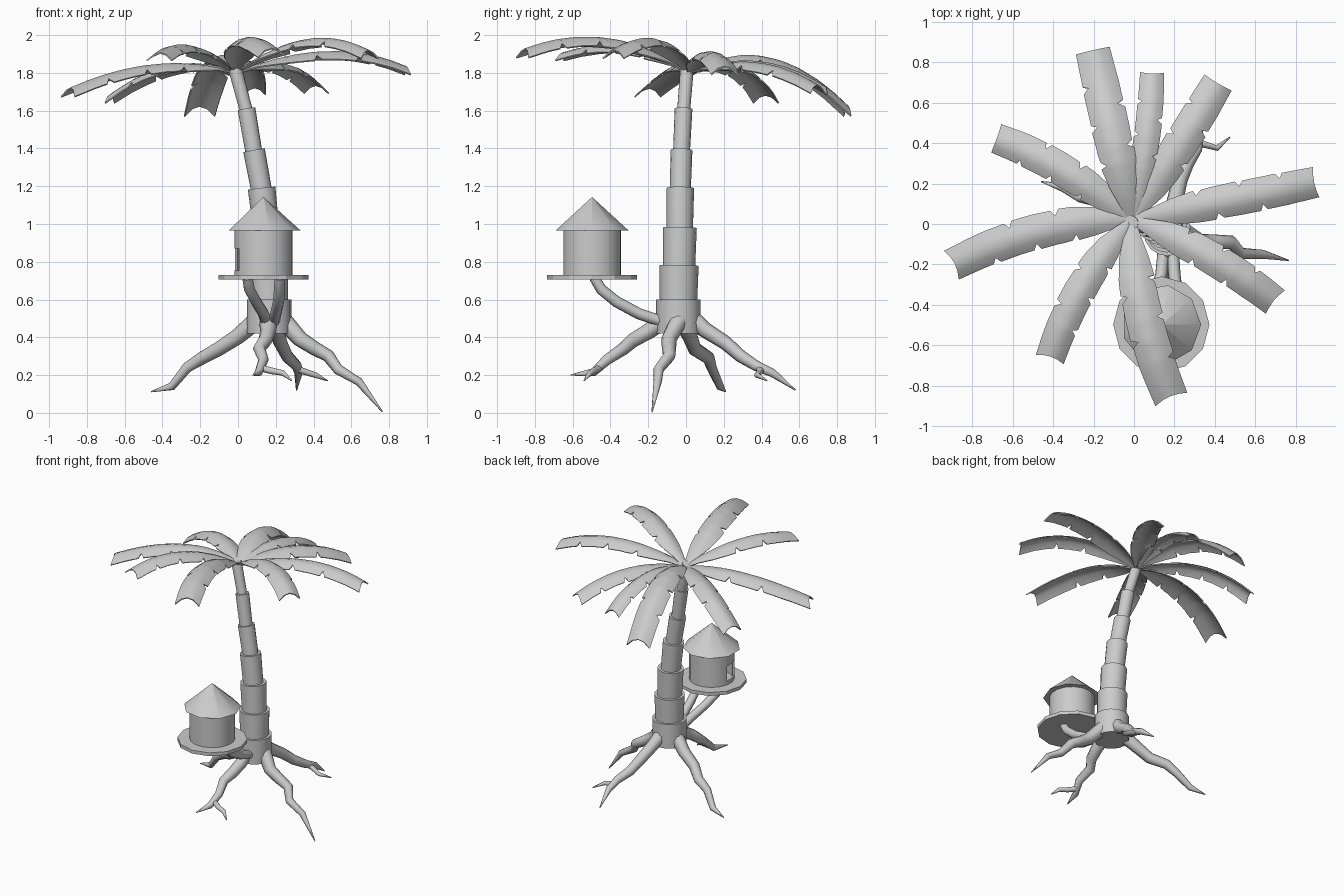
import bpy, bmesh, math
from mathutils import Vector as V

if "Cube" in bpy.data.objects:
    bpy.data.objects.remove(bpy.data.objects["Cube"])


def finish(name, bm, angle=35, thick=0.0):
    bmesh.ops.recalc_face_normals(bm, faces=bm.faces)
    me = bpy.data.meshes.new(name)
    bm.to_mesh(me)
    bm.free()
    ob = bpy.data.objects.new(name, me)
    bpy.context.collection.objects.link(ob)
    bpy.context.view_layer.objects.active = ob
    ob.select_set(True)
    if thick:
        m = ob.modifiers.new("thickness", "SOLIDIFY")
        m.thickness = thick
        m.offset = -1
        bpy.ops.object.modifier_apply(modifier=m.name)
    bpy.ops.object.shade_smooth_by_angle(angle=math.radians(angle))
    ob.select_set(False)
    return ob


def loft(name, pts, radii, sides=8, angle=35):
    """Tube with capped ends through points with a radius at each."""
    bm = bmesh.new()
    pts = [V(p) for p in pts]
    rings = []
    total = (pts[-1] - pts[0]).normalized()
    ref = V((1, 0, 0)) if abs(total.x) < 0.6 else V((0, 1, 0))
    for i, p in enumerate(pts):
        t = (pts[min(i + 1, len(pts) - 1)] - pts[max(i - 1, 0)]).normalized()
        u = (ref - t * ref.dot(t)).normalized()
        w = t.cross(u)
        rings.append([bm.verts.new(p + radii[i] * (u * math.cos(a) + w * math.sin(a)))
                      for a in (2 * math.pi * k / sides for k in range(sides))])
    for a, b in zip(rings, rings[1:]):
        for k in range(sides):
            j = (k + 1) % sides
            bm.faces.new((a[k], a[j], b[j], b[k]))
    bm.faces.new(rings[0])
    bm.faces.new(rings[-1])
    return finish(name, bm, angle)


# Trunk: stacked collars that lean and taper, each widest at its top
nodes = [(.165, -.04, .42, .118), (.165, -.04, .60, .118), (.162, -.037, .78, .104),
         (.150, -.033, .98, .090), (.125, -.030, 1.19, .073), (.085, -.024, 1.39, .058),
         (.045, -.013, 1.61, .047), (-.015, .005, 1.82, .036)]
for i, (a, b) in enumerate(zip(nodes, nodes[1:])):
    r0 = b[3] * (1 if i == 0 else .95)
    start = V(a[:3]) - V((0, 0, .015 if i else 0))
    loft(f"trunk_segment_{i + 1}", [start, b[:3]], [r0, b[3]], 16)

# Roots: crooked tapering tubes
roots = {
    "left_root": [(.11, -.03, .50), (.0, .02, .405), (-.10, .045, .34), (-.19, .12, .29),
                  (-.27, .135, .24), (-.35, .18, .14), (-.46, .21, .112)],
    "right_root": [(.23, -.03, .50), (.33, -.09, .39), (.40, -.09, .345), (.48, -.09, .30),
                   (.53, -.145, .23), (.64, -.15, .165), (.765, -.18, .005)],
    "back_root": [(.18, .03, .50), (.20, .10, .44), (.225, .21, .37), (.26, .29, .30),
                  (.31, .37, .25), (.32, .46, .21), (.31, .58, .12)],
    "front_root": [(.16, -.11, .50), (.16, -.20, .43), (.145, -.28, .385), (.112, -.33, .34),
                   (.135, -.42, .28), (.11, -.49, .215), (.08, -.61, .20)],
}
for name, pts in roots.items():
    loft(name, pts, [.05, .042, .038, .034, .028, .022, .003], 8, 60)
twigs = {
    "back_rootlet": [(.31, .38, .24), (.34, .395, .222), (.41, .375, .20), (.475, .43, .17)],
    "front_rootlet": [(.13, -.46, .235), (.18, -.49, .222), (.24, -.51, .21), (.285, -.54, .17)],
}
for name, pts in twigs.items():
    loft(name, pts, [.018, .018, .015, .003], 7, 60)

# Two bowed branches that carry the hut
for name, xs in (("left_branch", (.15, .135, .095, .06, .05)),
                 ("right_branch", (.19, .20, .215, .22, .22))):
    yz = ((-.10, .475), (-.25, .525), (-.37, .59), (-.45, .655), (-.485, .715))
    loft(name, [(x, y, z) for x, (y, z) in zip(xs, yz)], [.03, .03, .03, .029, .027], 8, 60)

# Hut: platform, walls with a doorway on the left, cone roof
HX, HY = .135, -.497
loft("hut_platform", [(HX, HY, .705), (HX, HY, .73)], [.238, .238], 12, 25)
loft("hut_roof", [(HX, HY, .965), (HX, HY, 1.142)], [.197, .001], 9, 40)
bm = bmesh.new()
N = 16
off = math.radians(10)
rings = [[bm.verts.new((HX + .155 * math.cos(off + 2 * math.pi * k / N),
                        HY + .155 * math.sin(off + 2 * math.pi * k / N), z))
          for k in range(N)] for z in (.728, .755, .87, .97)]
for level, (a, b) in enumerate(zip(rings, rings[1:])):
    for k in range(N):
        if level == 1 and k in (7, 8):
            continue
        j = (k + 1) % N
        bm.faces.new((a[k], a[j], b[j], b[k]))
finish("hut_wall", bm, 30, .012)

# Fronds: arched strips with notched edges; (t, left width, right width)
outline = [(0, .2, .2), (.1, .5, .5), (.2, .8, .8), (.31, .98, .95), (.325, .65, .97),
           (.35, .95, .98), (.40, 1, 1), (.42, 1, .65), (.445, 1, .98), (.54, 1.03, 1.02),
           (.555, .68, 1.02), (.58, 1, 1.02), (.65, 1, 1.03), (.665, 1, .66), (.69, 1, 1),
           (.77, 1, 1), (.785, .68, 1), (.81, .97, 1), (.88, .96, .97), (1, .93, .93)]
# middle point, tip point, half width
fronds = [((.48, .12, 1.915), (.915, .21, 1.825), .082),
          ((.37, -.16, 1.98), (.71, -.395, 1.91), .080),
          ((.04, -.42, 1.985), (.19, -.88, 1.92), .092),
          ((-.25, -.30, 1.945), (-.42, -.68, 1.90), .078),
          ((-.45, -.03, 1.845), (-.915, -.21, 1.71), .086),
          ((-.35, .265, 1.84), (-.70, .43, 1.67), .080),
          ((-.11, .45, 1.88), (-.21, .885, 1.60), .092),
          ((.06, .40, 1.86), (.09, .765, 1.71), .064),
          ((.22, .38, 1.855), (.425, .715, 1.725), .084)]
root = V((-.01, .02, 1.805))
for i, (mid, tip, half) in enumerate(fronds):
    mid, tip = V(mid), V(tip)

    def at(t):
        return (root * (2 * (t - .5) * (t - 1)) + mid * (4 * t * (1 - t))
                + tip * (2 * t * (t - .5)))

    bm = bmesh.new()
    rows = []
    for t, wl, wr in outline:
        row = []
        for s in (-1, -.5, 0, .5, 1):
            w = wl if s < 0 else wr
            # the tip is scooped inward at its centre
            tt = t - (.03 * (1 - s * s) if t == 1 else 0)
            d = (at(tt + .01) - at(tt - .01)).normalized()
            side = d.cross(V((0, 0, 1))).normalized()
            up = side.cross(d)
            k = s * w
            row.append(bm.verts.new(at(tt) + side * half * k - up * half * .5 * k * k))
        rows.append(row)
    for a, b in zip(rows, rows[1:]):
        for k in range(4):
            bm.faces.new((a[k], b[k], b[k + 1], a[k + 1]))
    finish(f"frond_{i + 1}", bm, 40, .008)
